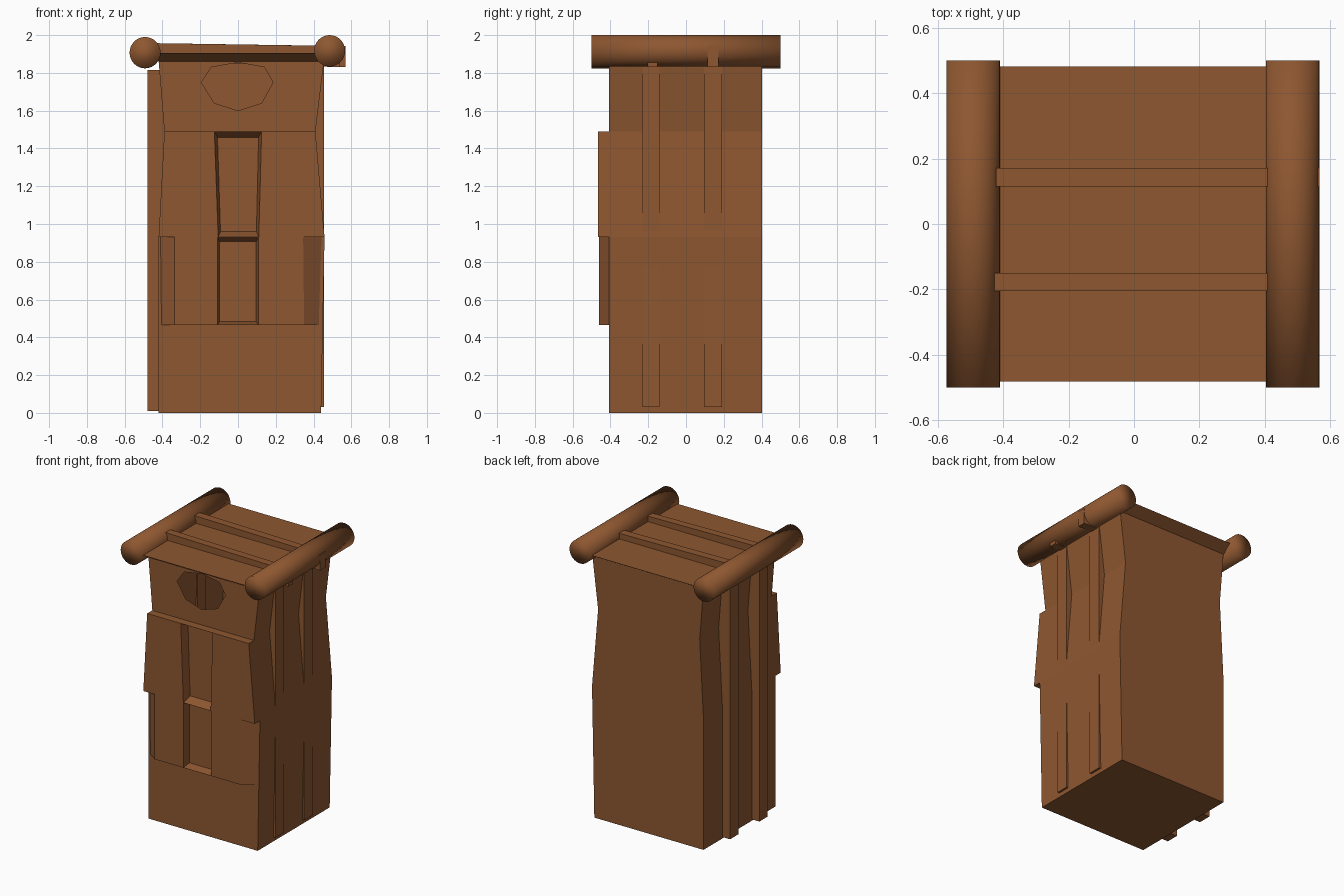
import bpy, bmesh
from math import cos, sin, pi

if "Cube" in bpy.data.objects:
    bpy.data.objects.remove(bpy.data.objects["Cube"])

wood = bpy.data.materials.new("brown_wood")
wood.diffuse_color = (0.27, 0.095, 0.03, 1)
wood.use_nodes = True
wood.node_tree.nodes["Principled BSDF"].inputs["Base Color"].default_value = wood.diffuse_color


def finish(name, bm, smooth=False):
    bmesh.ops.recalc_face_normals(bm, faces=bm.faces)
    for f in bm.faces:
        f.smooth = smooth
    me = bpy.data.meshes.new(name)
    bm.to_mesh(me)
    bm.free()
    me.materials.append(wood)
    ob = bpy.data.objects.new(name, me)
    bpy.context.collection.objects.link(ob)
    return ob


def loft(name, rings, caps=True, smooth=False):
    """Join rings of equal point counts into a closed solid."""
    bm = bmesh.new()
    vs = [[bm.verts.new(p) for p in r] for r in rings]
    n = len(rings[0])
    for a, b in zip(vs, vs[1:]):
        for i in range(n):
            bm.faces.new((a[i], a[(i + 1) % n], b[(i + 1) % n], b[i]))
    if caps:
        bm.faces.new(vs[0])
        bm.faces.new(vs[-1])
    return finish(name, bm, smooth)


def slab(name, front, back, yf, yb=-0.40):
    """Solid between a front and a back outline given in x, z."""
    return loft(name, [[(x, yf, z) for x, z in front], [(x, yb, z) for x, z in back]])


def box(name, x0, x1, y0, y1, z0, z1):
    return loft(name, [[(x0, y0, z), (x1, y0, z), (x1, y1, z), (x0, y1, z)] for z in (z0, z1)])


# hollow body: waisted tower with a polygonal window in the upper front
levels = [(0, -.42, .44), (.93, -.42, .458), (1.49, -.39, .41), (1.86, -.42, .455)]
bm = bmesh.new()
rings = [[bm.verts.new(p) for p in ((l, -.407, z), (r, -.407, z), (r, .403, z), (l, .403, z))]
         for z, l, r in levels]
for k, (a, b) in enumerate(zip(rings, rings[1:])):
    for i in range(4):
        if not (k == 2 and i == 0):
            bm.faces.new((a[i], a[(i + 1) % 4], b[(i + 1) % 4], b[i]))
bm.faces.new(rings[0])
a, b = rings[2], rings[3]
loop = [a[0], a[1], b[1], b[0]]
edges = [bm.edges.get((loop[i], loop[(i + 1) % 4])) or bm.edges.new((loop[i], loop[(i + 1) % 4]))
         for i in range(4)]
window = [(-.195, 1.75), (-.14, 1.83), (0, 1.855), (.14, 1.83),
          (.185, 1.75), (.125, 1.64), (0, 1.6), (-.125, 1.64)]
wv = [bm.verts.new((x, -.407, z)) for x, z in window]
edges += [bm.edges.new((wv[i], wv[(i + 1) % 8])) for i in range(8)]
bmesh.ops.triangle_fill(bm, edges=edges, use_beauty=True, normal=(0, -1, 0))
finish("body", bm)


# front panels, each framing a tapered recess
def panel(name, z0, z1, yf, outer_f, outer_b, hole_f, hole_b, iz0, iz1):
    # outlines are (left bottom, left top, right bottom, right top)
    def side(o, h, i, lo, hi):
        return [(o[i], z0), (h[i], lo), (h[i + 1], hi), (o[i + 1], z1)]
    for i, s in ((0, "left"), (2, "right")):
        slab(f"{name}_{s}", side(outer_f, hole_f, i, z0, z1), side(outer_b, hole_b, i, z0, z1), yf)
    slab(name + "_lintel",
         [(hole_f[1], z1 - .001), (hole_f[3], z1 - .001), (hole_f[3], z1), (hole_f[1], z1)],
         [(hole_b[1], iz1), (hole_b[3], iz1), (hole_f[3], z1), (hole_f[1], z1)], yf)
    slab(name + "_sill",
         [(hole_f[0], z0), (hole_f[2], z0), (hole_f[2], z0 + .001), (hole_f[0], z0 + .001)],
         [(hole_f[0], z0), (hole_f[2], z0), (hole_b[2], iz0), (hole_b[0], iz0)], yf)


up = (-.42, -.39, .458, .41)
panel("upper_panel", .93, 1.49, -.465, up, up,
      (-.105, -.125, .11, .125), (-.09, -.108, .095, .108), .965, 1.455)
panel("lower_panel", .465, .93, -.46, (-.335, -.335, .35, .345), (-.415, -.42, .44, .455),
      (-.108, -.108, .108, .108), (-.097, -.097, .095, .095), .485, .905)

# vertical battens on both sides
for n, y0, y1 in (("front", -.23, -.14), ("rear", .095, .19)):
    box(f"left_{n}_batten", -.48, -.385, y0, y1, .01, 1.815)
    box(f"right_{n}_batten", .37, .455, y0, y1, .03, 1.84)

# roof slab flaring to an overhang
loft("roof", [[(l, -y, z), (r, -y, z), (r, y, z), (l, y, z)]
              for l, r, y, z in ((-.42, .455, .405, 1.86), (-.45, .45, .482, 1.905))])

# slightly tilted roof battens
for n, y0, y1, x0, x1 in (("front", -.205, -.15, -.428, .54), ("rear", .114, .172, -.422, .568)):
    loft(f"{n}_roof_batten",
         [[(x, y0, zb), (x, y1, zb), (x, y1, zt), (x, y0, zt)]
          for x, zb, zt in ((x0, 1.865, 1.957), (x1, 1.83, 1.942))])

# round logs along the eaves
for n, cx, cz in (("left", -.492, 1.907), ("right", .485, 1.917)):
    loft(f"{n}_log",
         [[(cx + .082 * cos(2 * pi * i / 32), y, cz + .083 * sin(2 * pi * i / 32))
           for i in range(32)] for y in (-.5, 0, .5)], smooth=True)
